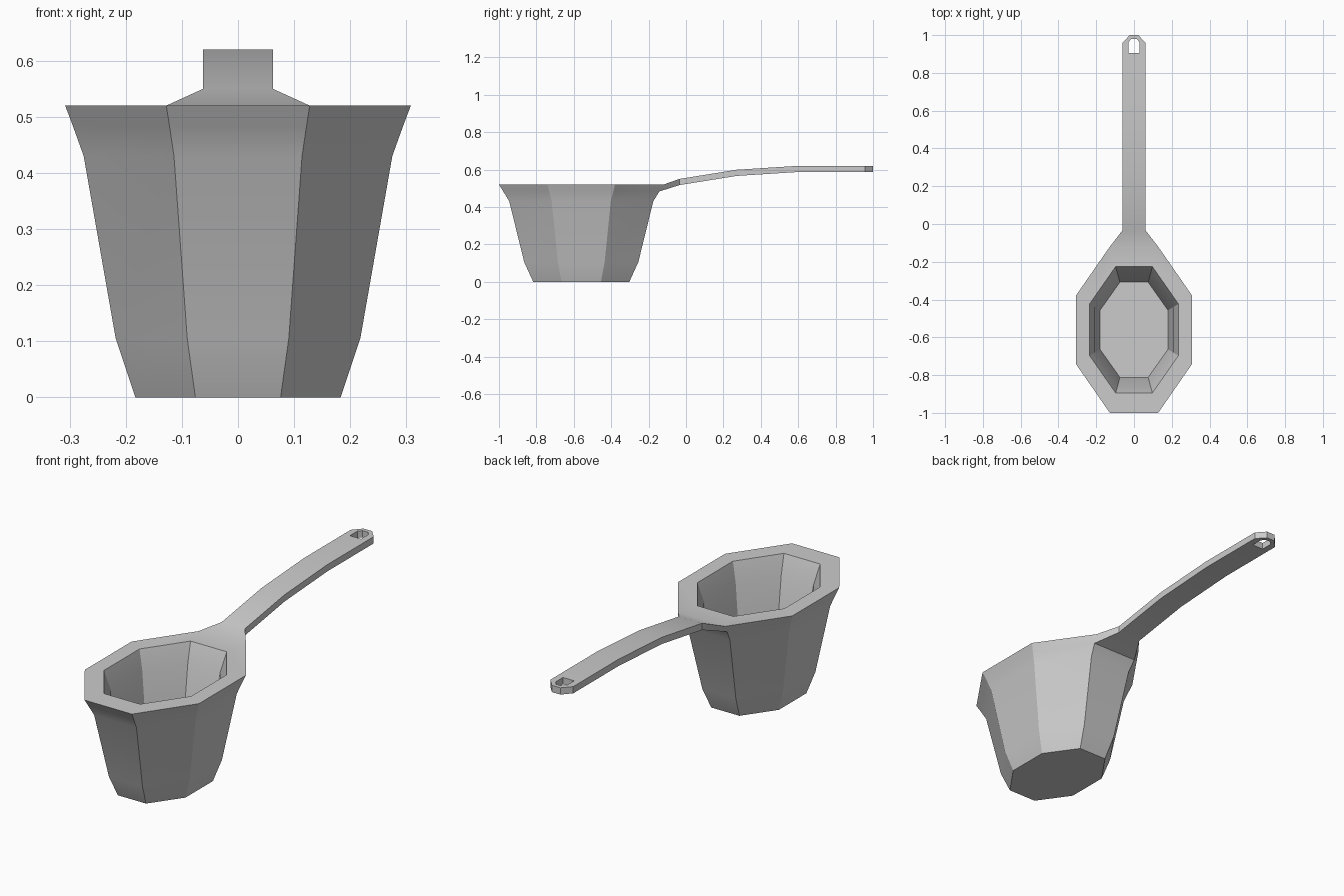
import bpy
import bmesh
import math

cube = bpy.data.objects.get("Cube")
if cube:
    bpy.data.objects.remove(cube, do_unlink=True)

mat = bpy.data.materials.new("light_grey")
mat.use_nodes = True
grey = (0.6, 0.6, 0.6, 1)
mat.diffuse_color = grey
mat.node_tree.nodes["Principled BSDF"].inputs["Base Color"].default_value = grey

bm = bmesh.new()
CENTRE_Y = -0.56


def octagon(half_x, half_y, z):
    """Ring of eight vertices; the edge from index 3 to 4 faces the back."""
    cx, cy = half_x * 0.415, half_y * 0.41
    quarter = [(half_x, cy), (cx, half_y)]
    right = [(x, -y) for x, y in reversed(quarter)] + quarter
    pts = right + [(-x, y) for x, y in reversed(right)]
    return [bm.verts.new((x, CENTRE_Y + y, z)) for x, y in pts]


def bridge(a, b, skip=None):
    n = len(a)
    for i in range(n):
        if i != skip:
            j = (i + 1) % n
            bm.faces.new((a[i], a[j], b[j], b[i]))


# Bowl: outer wall upward, rim, inner wall downward
join_z = 0.483
levels = [(0.183, 0.257, 0), (0.218, 0.305, 0.105), (0.275, 0.385, 0.43),
          (0.294, 0.417, join_z), (0.308, 0.44, 0.52),
          (0.235, 0.334, 0.52), (0.21, 0.298, 0.43), (0.18, 0.252, 0.2)]
rings = [octagon(*lv) for lv in levels]
for k in range(len(rings) - 1):
    # The handle grows out of the back of the rim band
    bridge(rings[k], rings[k + 1], 3 if k == 3 else None)
bm.faces.new(rings[0])
bm.faces.new(rings[-1])

# Handle shaft: four-cornered sections swept backward
under, rim = rings[3], rings[4]
section = [under[3], under[4], rim[4], rim[3]]
WIDTH = 0.062
for y, z in [(-0.035, 0.55), (0.27, 0.599), (0.6, 0.62), (0.88, 0.62)]:
    low = z - 0.033
    new = [bm.verts.new(p) for p in ((WIDTH, y, low), (-WIDTH, y, low),
                                     (-WIDTH, y, z), (WIDTH, y, z))]
    bridge(section, new)
    section = new

# Handle tip: flat loop around the hanging hole
outer_half = [(WIDTH, 0.88), (WIDTH, 0.957), (0.023, 1.0)]
hole_half = [(0.03, 0.905), (0.03, 0.962), (0.014, 0.98)]


def loop(half, z):
    pts = half + [(-x, y) for x, y in reversed(half)]
    return [bm.verts.new((x, y, z)) for x, y in pts]


top, low = 0.62, 0.587
outer_top, outer_low = loop(outer_half, top), loop(outer_half, low)
hole_top, hole_low = loop(hole_half, top), loop(hole_half, low)
bridge(outer_top, hole_top)
bridge(hole_low, outer_low)
bridge(hole_top, hole_low)
bridge(outer_low, outer_top, 5)

bmesh.ops.remove_doubles(bm, verts=bm.verts, dist=0.0005)
bmesh.ops.recalc_face_normals(bm, faces=bm.faces)

mesh = bpy.data.meshes.new("ladle")
bm.to_mesh(mesh)
bm.free()
mesh.materials.append(mat)
ladle = bpy.data.objects.new("ladle", mesh)
bpy.context.collection.objects.link(ladle)
bpy.ops.object.select_all(action="DESELECT")
ladle.select_set(True)
bpy.context.view_layer.objects.active = ladle
bpy.ops.object.shade_smooth_by_angle(angle=math.radians(30))
